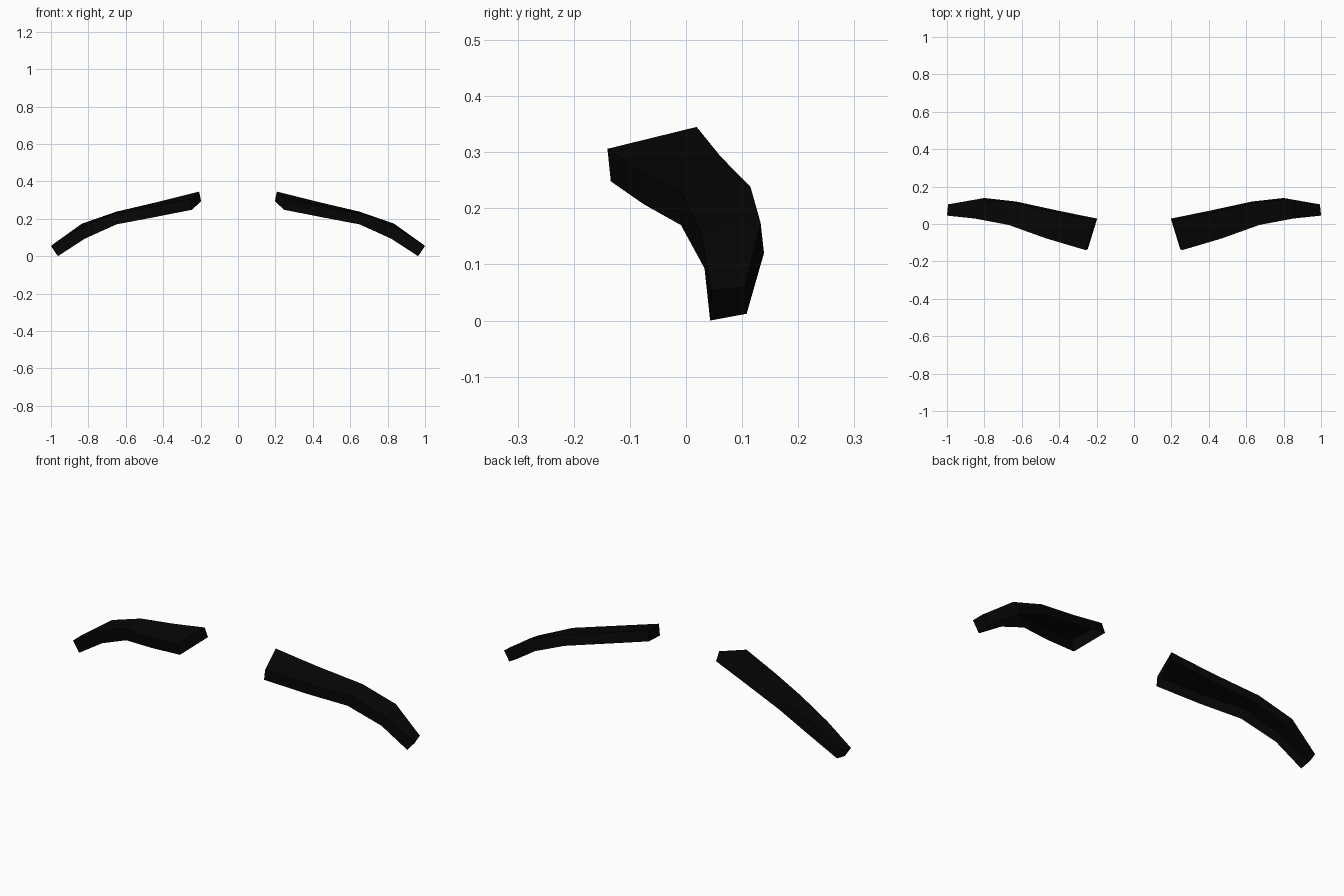
import bpy
import bmesh

cube = bpy.data.objects.get("Cube")
if cube:
    bpy.data.objects.remove(cube, do_unlink=True)

# Single near-black colour
black = bpy.data.materials.new("soft_black")
black.use_nodes = True
color = (0.0018, 0.0018, 0.0018, 1)
black.diffuse_color = color
black.node_tree.nodes["Principled BSDF"].inputs["Base Color"].default_value = color

# Four long edges of the tapered brow, from inner end to outer tip
front_bottom = [(.247, -.134, .248), (.455, -.075, .207), (.65, -.009, .17),
                (.82, .033, .093), (.963, .043, 0)]
front_top = [(.257, -.14, .306), (.47, -.077, .262), (.67, -.005, .225),
             (.85, .029, .149), (1.0, .045, .054)]
back_top = [(.208, .019, .345), (.42, .062, .292), (.65, .115, .238),
            (.834, .133, .174), (.994, .105, .06)]
back_bottom = [(.197, .029, .293), (.4, .07, .243), (.63, .12, .188),
               (.8, .139, .12), (.962, .108, .012)]


def make_brow(name, side):
    """Loft a capped shell along the long edges, left open underneath."""
    bm = bmesh.new()
    rings = [[bm.verts.new((side * x, y, z)) for x, y, z in ring]
             for ring in zip(front_bottom, front_top, back_top, back_bottom)]
    for a, b in zip(rings, rings[1:]):
        for i in range(3):
            bm.faces.new((a[i], a[i + 1], b[i + 1], b[i]))
    bm.faces.new(rings[0])
    bm.faces.new(rings[-1])
    bmesh.ops.recalc_face_normals(bm, faces=bm.faces)
    mesh = bpy.data.meshes.new(name)
    bm.to_mesh(mesh)
    bm.free()
    mesh.materials.append(black)
    bpy.context.collection.objects.link(bpy.data.objects.new(name, mesh))


make_brow("left_eyebrow", 1)
make_brow("right_eyebrow", -1)
